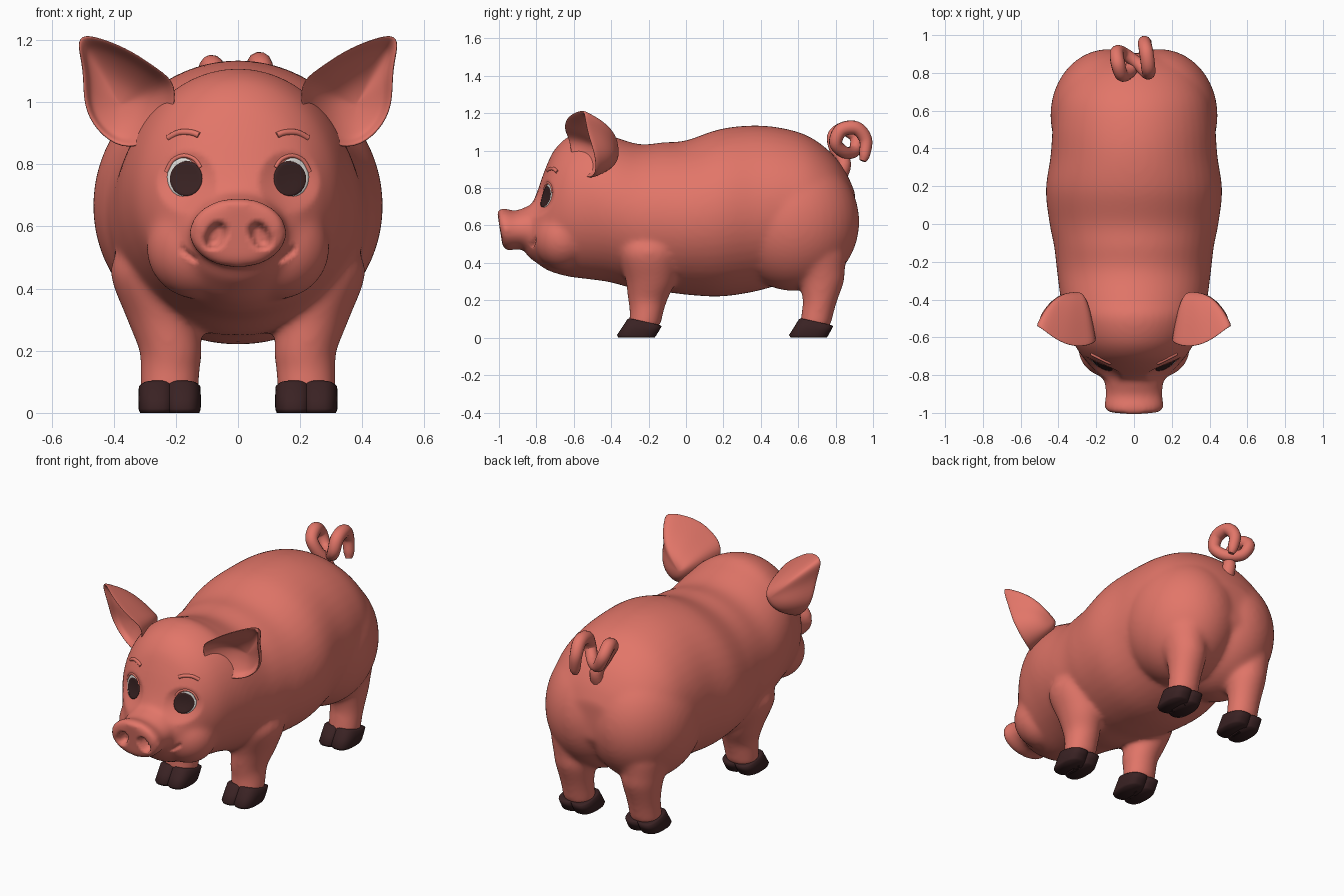
import bpy, bmesh, math
from mathutils import Vector
from mathutils.bvhtree import BVHTree

if "Cube" in bpy.data.objects:
    bpy.data.objects.remove(bpy.data.objects["Cube"])


def material(name, rgb):
    m = bpy.data.materials.new(name)
    m.diffuse_color = (*rgb, 1)
    m.use_nodes = True
    m.node_tree.nodes["Principled BSDF"].inputs["Base Color"].default_value = m.diffuse_color
    return m


SKIN = material("pink skin", (0.76, 0.18, 0.14))
HOOF = material("dark brown hoof", (0.042, 0.016, 0.017))
WHITE = material("eye white", (0.75, 0.73, 0.70))
PUPIL = material("dark pupil", (0.04, 0.016, 0.016))


def add_object(name, bm, mat):
    bmesh.ops.recalc_face_normals(bm, faces=bm.faces)
    me = bpy.data.meshes.new(name)
    bm.to_mesh(me)
    bm.free()
    me.materials.append(mat)
    for p in me.polygons:
        p.use_smooth = True
    ob = bpy.data.objects.new(name, me)
    bpy.context.collection.objects.link(ob)
    return ob


def spline(keys, n=6):
    """Catmull-Rom through tuples of any length."""
    out = []
    for i in range(len(keys) - 1):
        a, b, c, d = (keys[max(i - 1, 0)], keys[i], keys[i + 1], keys[min(i + 2, len(keys) - 1)])
        for k in range(n):
            t = k / n
            out.append(tuple(0.5 * (2 * q + (r - p) * t + (2 * p - 5 * q + 4 * r - s) * t * t
                                    + (3 * q - p - 3 * r + s) * t ** 3)
                             for p, q, r, s in zip(a, b, c, d)))
    return out + [tuple(keys[-1])]


def skin_rings(bm, rings):
    """Closed surface over equal rings of points."""
    vs = [[bm.verts.new(p) for p in r] for r in rings]
    n = len(vs[0])
    for a, b in zip(vs, vs[1:]):
        for i in range(n):
            bm.faces.new((a[i], a[(i + 1) % n], b[(i + 1) % n], b[i]))
    bm.faces.new(vs[0])
    bm.faces.new(vs[-1])


def oval(c, a, b, n=48, power=1.0):
    c, a, b = Vector(c), Vector(a), Vector(b)
    f = lambda v: math.copysign(abs(v) ** power, v)
    return [c + a * f(math.cos(2 * math.pi * i / n)) + b * f(math.sin(2 * math.pi * i / n))
            for i in range(n)]


def ellipsoid(bm, c, r):
    vs = bmesh.ops.create_uvsphere(bm, u_segments=40, v_segments=24, radius=1)["verts"]
    for v in vs:
        v.co = Vector(c) + Vector(v.co[i] * r[i] for i in range(3))


def tube(name, keys, mat):
    """Round tube through (x, y, z, radius) keys."""
    cu = bpy.data.curves.new(name, 'CURVE')
    cu.dimensions, cu.bevel_depth, cu.bevel_resolution, cu.use_fill_caps = '3D', 1.0, 4, True
    pts = spline(keys, 6)
    sp = cu.splines.new('POLY')
    sp.points.add(len(pts) - 1)
    for p, q in zip(sp.points, pts):
        p.co, p.radius = (*q[:3], 1), q[3]
    tmp = bpy.data.objects.new(name + " guide", cu)
    bpy.context.collection.objects.link(tmp)
    dg = bpy.context.evaluated_depsgraph_get()
    me = bpy.data.meshes.new_from_object(tmp.evaluated_get(dg))
    bm = bmesh.new()
    bm.from_mesh(me)
    bpy.data.objects.remove(tmp)
    return add_object(name, bm, mat)


# Body and head: y, top, bottom, half width
bm = bmesh.new()
body_keys = [(-.87, .60, .47, .08), (-.84, .68, .43, .14), (-.80, .77, .40, .185), (-.75, .91, .365, .232),
             (-.70, 1.01, .345, .275), (-.62, 1.08, .325, .325), (-.5, 1.11, .31, .365),
             (-.4, 1.08, .295, .388), (-.25, 1.035, .255, .408), (-.12, 1.045, .245, .423),
             (0, 1.055, .23, .447), (.18, 1.115, .22, .467), (.36, 1.135, .245, .442), (.52, 1.12, .29, .43),
             (.66, 1.075, .34, .405), (.78, .985, .40, .345), (.86, .875, .48, .26), (.905, .77, .55, .16)]
skin_rings(bm, [oval((0, y, (t + b) / 2), (w, 0, 0), (0, 0, (t - b) / 2))
                for y, t, b, w in spline(body_keys)])

# Snout: y, centre z, half width, half height
snout_keys = [(-.76, .58, .17, .15), (-.84, .58, .156, .12), (-.90, .576, .15, .103),
              (-.95, .58, .157, .112), (-.978, .58, .156, .112), (-.995, .58, .137, .097)]
skin_rings(bm, [oval((0, y, z), (w, 0, 0), (0, -.015, h)) for y, z, w, h in spline(snout_keys)])

# Legs: z, centre x, centre y, half width, half length
front_leg = [(.64, .23, -.2, .08, .09), (.55, .265, -.2, .105, .13), (.45, .288, -.2, .122, .155),
             (.3, .243, -.19, .114, .132), (.2, .217, -.205, .101, .105), (.14, .218, -.21, .096, .091),
             (.06, .22, -.222, .094, .085)]
back_leg = [(.45, .23, .68, .14, .18), (.36, .225, .71, .12, .14), (.3, .22, .725, .112, .12),
            (.2, .22, .717, .097, .093), (.14, .22, .705, .092, .087), (.06, .22, .69, .09, .083)]
for s in (1, -1):
    for keys in (front_leg, back_leg):
        skin_rings(bm, [oval((s * x, y, z), (rx, 0, 0), (0, ry, 0)) for z, x, y, rx, ry in spline(keys)])
    ellipsoid(bm, (s * .135, .575, .62), (.308, .352, .37))    # haunch
    ellipsoid(bm, (s * .125, -.66, .53), (.17, .155, .165))    # cheek
body = add_object("body", bm, SKIN)

# Fuse the body parts and soften the joins
mod = body.modifiers.new("fuse", 'REMESH')
mod.mode, mod.voxel_size, mod.use_smooth_shade = 'VOXEL', .012, True
mod = body.modifiers.new("soften", 'SMOOTH')
mod.factor, mod.iterations = .5, 24
dg = bpy.context.evaluated_depsgraph_get()
me = bpy.data.meshes.new_from_object(body.evaluated_get(dg))
body.modifiers.clear()
body.data = me
if not me.materials:
    me.materials.append(SKIN)
for p in me.polygons:
    p.use_smooth, p.material_index = True, 0

# Nostril dents, smile corners and eye sockets
for v in me.vertices:
    x, y, z = v.co
    ax = abs(x)
    if y < -.93:
        dx, dz = ax - .072, z - .57
        u, w = dx * .9 + dz * .44, -dx * .44 + dz * .9
        d = (u / .031) ** 2 + (w / .049) ** 2
        if d < 1:
            v.co.y += .05 * min(1, 1.8 * (1 - d))
    elif -.9 < y < -.72 and .13 < ax < .185 and z < .6:
        d = abs(z - (.455 + .07 * (ax / .18) ** 2)) / .014
        if d < 1:
            v.co.y += .014 * (1 - d * d)
    if y < -.6 and z > .6:
        d = ((ax - .165) / .10) ** 2 + ((z - .745) / .10) ** 2
        if d < 1:
            v.co.y += .034 * (1 - d) ** 1.2

tree = BVHTree.FromPolygons([v.co for v in me.vertices], [p.vertices for p in me.polygons])


def on_face(x, z, lift):
    hit = tree.ray_cast(Vector((x, -2, z)), Vector((0, 1, 0)))[0]
    return Vector((x, hit.y - lift, z))


def face_plate(name, cx, cz, rx, rz, lift, dome, mat):
    """Thin domed oval laid on the face."""
    bm = bmesh.new()
    rings = []
    for k in range(9):
        t = 1 - k / 8 * .97
        ring = oval((cx, 0, cz), (rx * t, 0, 0), (0, 0, rz * t), 32)
        rings.append([on_face(p.x, p.z, lift + dome * math.sqrt(1 - t * t)) for p in ring])
    skin_rings(bm, [[p + Vector((0, .008, 0)) for p in rings[0]]] + rings)
    return add_object(name, bm, mat)


# Ear outline, from the tip down the inner edge and back up the outer edge
ear_rim = [(.497, -.535, 1.22), (.425, -.595, 1.20), (.344, -.635, 1.166), (.257, -.64, 1.106),
           (.195, -.61, 1.06), (.21, -.60, .95), (.28, -.55, .865), (.376, -.48, .848), (.455, -.465, .905),
           (.50, -.475, .99), (.495, -.515, 1.10), (.52, -.53, 1.19)]


def ear_ring(s, t, depth, cx=.36, power=2.2, shift=0.0):
    return [Vector((s * (cx + (x - cx) * t), depth + (y - depth) * t ** power + shift, .99 + (z - .99) * t))
            for x, y, z in ear_rim]


for s, side in ((1, "left"), (-1, "right")):
    bm = bmesh.new()
    back = [ear_ring(s, t, -.36, .30, 2.8) for t in (.05, .3, .55, .78, .93)]
    rim = [ear_ring(s, 1.025, -.4), ear_ring(s, .98, -.4, shift=-.022), ear_ring(s, .89, -.43, shift=-.018)]
    front = [ear_ring(s, t, -.455, .38) for t in (.8, .6, .35, .05)]
    skin_rings(bm, back + rim + front)
    ear = add_object(side + " ear", bm, SKIN)
    sub = ear.modifiers.new("round", 'SUBSURF')
    sub.levels = sub.render_levels = 2

    # Eyes, lids and brows
    face_plate(side + " eye white", s * .178, .759, .050, .062, .001, .005, WHITE)
    face_plate(side + " pupil", s * .168, .755, .053, .057, .003, .006, PUPIL)
    lid = [(.120, .79), (.14, .817), (.175, .828), (.21, .812), (.231, .775)]
    tube(side + " eyelid", [(*on_face(s * x, z, -.002), .007) for x, z in lid], SKIN)
    brow = [(.125, .893), (.15, .902), (.19, .902), (.225, .885)]
    tube(side + " brow", [(*on_face(s * x, z, -.002), .010) for x, z in brow], SKIN)

    # Hooves with two toes each: z, centre y, half length, scale of width
    for name, y0, y1 in (("front", -.265, -.222), ("back", .655, .695)):
        bm = bmesh.new()
        for dx in (-.040, .040):
            toe = [(0, y0, .096, .92), (.012, y0, .104, 1), (.045, (y0 + y1) / 2, .098, 1.01),
                   (.08, y1, .092, .99), (.086, y1, .08, .85)]
            skin_rings(bm, [oval((s * .22 + dx, y, z), (.060 * w, 0, 0), (0, ry, -.018 * min(1, z / .08)),
                                 28, .75) for z, y, ry, w in toe])
        add_object(f"{name} {side} hoof", bm, HOOF)

# Curly tail
tail = [(0, .80, .83, .045), (0, .845, .93, .038), (-.03, .80, 1.01, .034), (-.065, .79, 1.08, .035),
        (-.085, .85, 1.115, .038), (-.09, .91, 1.07, .036), (-.05, .90, 1.0, .033), (.02, .85, .99, .033),
        (.072, .80, 1.04, .035), (.075, .83, 1.11, .038), (.065, .91, 1.12, .038), (.055, .96, 1.06, .035),
        (.065, .955, .98, .03), (.07, .945, .945, .018)]
tube("curly tail", tail, SKIN)
